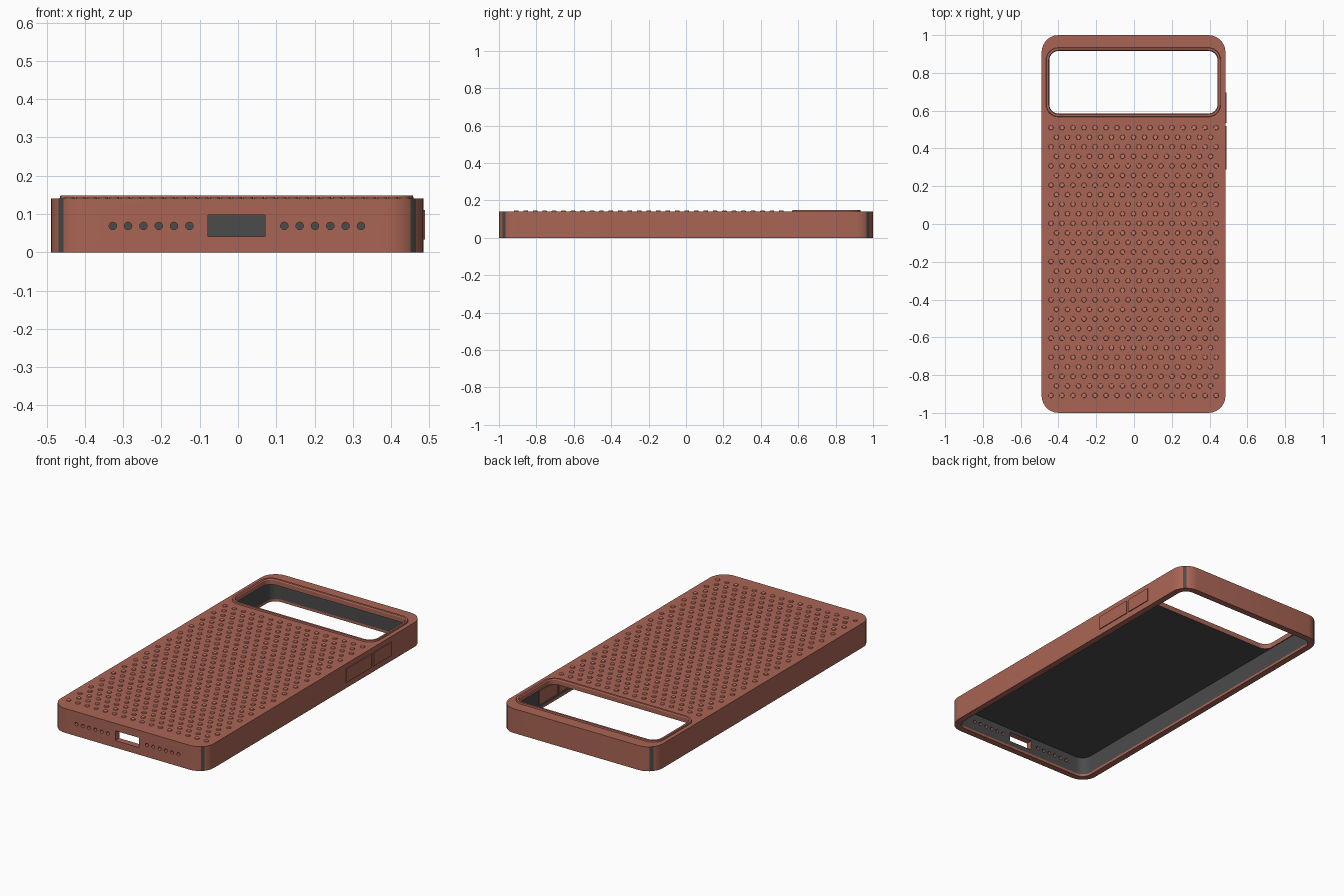
import bpy, bmesh, math
from mathutils import Matrix

if "Cube" in bpy.data.objects:
    bpy.data.objects.remove(bpy.data.objects["Cube"])


def material(name, rgb):
    m = bpy.data.materials.new(name)
    m.diffuse_color = (*rgb, 1)
    m.use_nodes = True
    m.node_tree.nodes["Principled BSDF"].inputs["Base Color"].default_value = m.diffuse_color
    return m


clay = material("clay", (0.40, 0.13, 0.09))
light_clay = material("light_clay", (0.55, 0.19, 0.135))
lining = material("lining", (0.07, 0.07, 0.07))


def finish(bm, name, mats, smooth=True):
    bmesh.ops.recalc_face_normals(bm, faces=bm.faces)
    me = bpy.data.meshes.new(name)
    bm.to_mesh(me)
    bm.free()
    for m in mats:
        me.materials.append(m)
    ob = bpy.data.objects.new(name, me)
    bpy.context.collection.objects.link(ob)
    if smooth:
        bpy.ops.object.select_all(action='DESELECT')
        bpy.context.view_layer.objects.active = ob
        ob.select_set(True)
        bpy.ops.object.shade_smooth_by_angle(angle=math.radians(30))
    return ob


SEG = 7  # facets per rounded corner


def rounded_rect(bm, x0, x1, y0, y1, r, z):
    verts = []
    corners = [(x1 - r, y1 - r), (x0 + r, y1 - r), (x0 + r, y0 + r), (x1 - r, y0 + r)]
    for q, (cx, cy) in enumerate(corners):
        for i in range(SEG + 1):
            a = math.pi / 2 * (q + i / SEG)
            verts.append(bm.verts.new((cx + r * math.cos(a), cy + r * math.sin(a), z)))
    return verts


def box(bm, x0, x1, y0, y1, z0, z1):
    m = (Matrix.Translation(((x0 + x1) / 2, (y0 + y1) / 2, (z0 + z1) / 2))
         @ Matrix.Diagonal((x1 - x0, y1 - y0, z1 - z0, 1)))
    return bmesh.ops.create_cube(bm, size=1, matrix=m)


# Case shell: one closed loft, outside -> camera opening -> lined inside -> rim
L, R, T, H = -0.489, 0.484, 0.036, 0.14
loops = [
    # x0, x1, y0, y1, radius, z, material of the band that follows
    (L, R, -1, 1, 0.09, 0, 0),
    (L, R, -1, 1, 0.09, H, 0),
    (-0.466, 0.459, 0.567, 0.934, 0.066, H, 0),
    (-0.464, 0.457, 0.569, 0.932, 0.064, 0.148, 0),
    (-0.452, 0.446, 0.581, 0.920, 0.052, 0.148, 0),
    (-0.448, 0.442, 0.585, 0.916, 0.048, 0.142, 0),
    (-0.448, 0.442, 0.585, 0.916, 0.048, 0.116, 1),
    (L + T, R - T, -1 + T, 1 - T, 0.054, 0.116, 1),
    (L + T, R - T, -1 + T, 1 - T, 0.054, 0.014, 0),
    (L + T, R - T, -1 + T, 1 - T, 0.054, 0, 0),
]
bm = bmesh.new()
rings = [rounded_rect(bm, *l[:6]) for l in loops]
n = len(rings[0])
for k, ring in enumerate(rings):
    nxt = rings[(k + 1) % len(rings)]
    for i in range(n):
        j = (i + 1) % n
        f = bm.faces.new((ring[i], ring[j], nxt[j], nxt[i]))
        # dark strip on the middle facet of each outer corner
        strip = k == 0 and i % (SEG + 1) == SEG // 2
        f.material_index = 1 if strip else loops[k][6]
case = finish(bm, "case_shell", [clay, lining])

# Charging port and speaker holes cut through the front wall
bm = bmesh.new()
box(bm, -0.079, 0.071, -1.05, -0.93, 0.041, 0.097)
for side in (-1, 1):
    for i in range(6):
        x = -0.003 + side * (0.124 + 0.04 * i)
        m = Matrix.Translation((x, -0.99, 0.069)) @ Matrix.Rotation(math.pi / 2, 4, 'X')
        bmesh.ops.create_cone(bm, cap_ends=True, segments=16, radius1=0.0098,
                              radius2=0.0098, depth=0.12, matrix=m)
cutter = finish(bm, "port_cutter", [clay], smooth=False)
cutter.hide_render = True
cutter.hide_viewport = True
cutter.display_type = 'WIRE'
mod = case.modifiers.new("ports", 'BOOLEAN')
mod.object = cutter
mod.operation = 'DIFFERENCE'
mod.solver = 'EXACT'

# Side buttons pass through the right wall
for name, y0, y1 in (("power_button", 0.535, 0.695), ("volume_button", 0.288, 0.518)):
    bm = bmesh.new()
    box(bm, R - T - 0.004, 0.489, y0, y1, 0.034, 0.111)
    finish(bm, name, [clay], smooth=False)

# Staggered grip dots on the back plate
bm = bmesh.new()
ROWS, STEP = 29, 0.0583
for row in range(ROWS):
    y = 0.51 - row * 1.418 / (ROWS - 1)
    count = 16 - row % 2
    for i in range(count):
        x = -0.0025 + (i - (count - 1) / 2) * STEP
        bmesh.ops.create_cone(bm, cap_ends=True, segments=12, radius1=0.0135, radius2=0.0115,
                              depth=0.006, matrix=Matrix.Translation((x, y, H + 0.002)))
finish(bm, "grip_dots", [light_clay])
